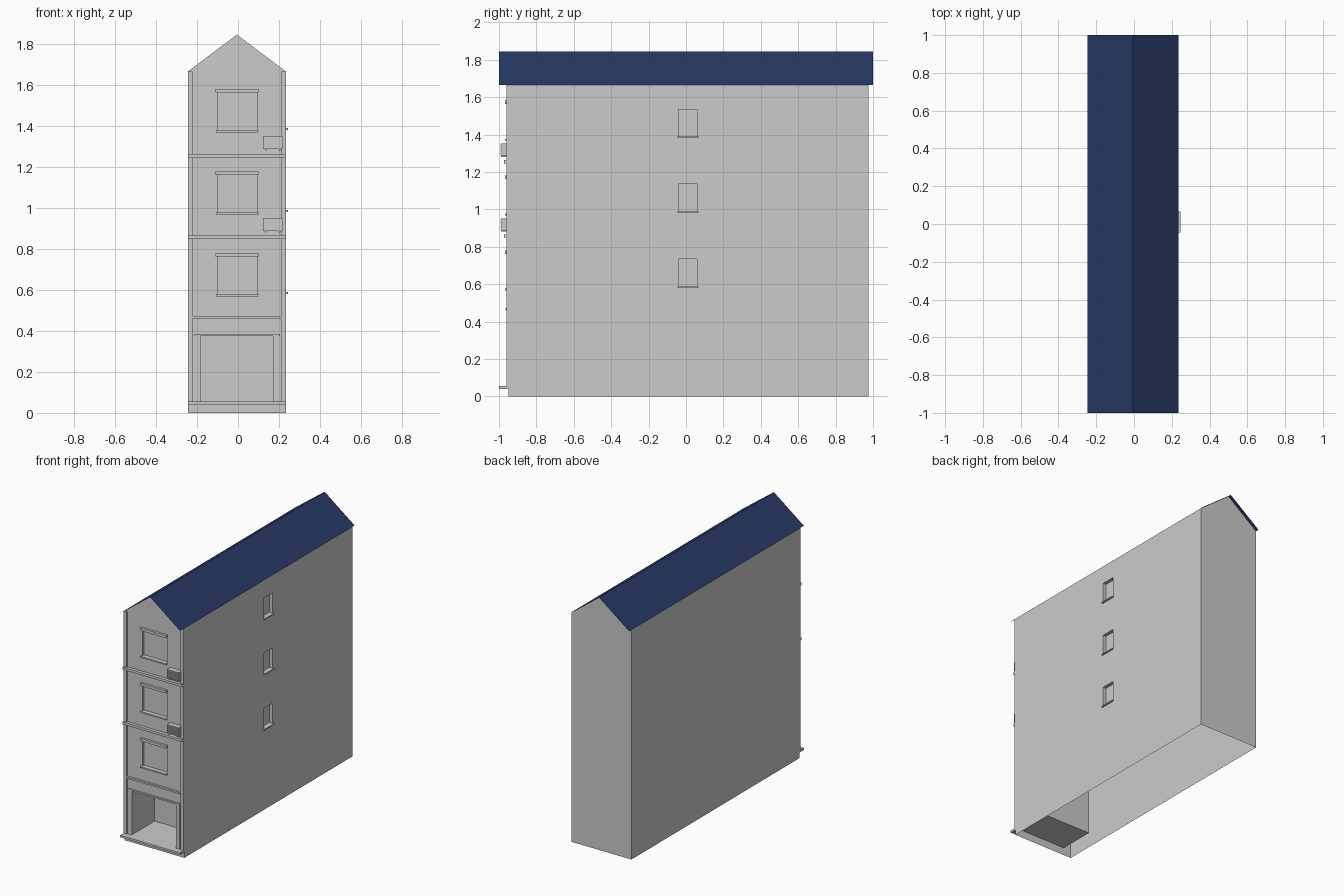
import bpy, bmesh

if "Cube" in bpy.data.objects:
    bpy.data.objects.remove(bpy.data.objects["Cube"])

XL, XR, XM = -0.245, 0.235, -0.005      # wall sides and ridge line
YF, YB = -0.95, 0.975                   # front and back wall
EAVE, RIDGE = 1.665, 1.845
FLOORS = (0.575, 0.975, 1.375)          # window sill heights


def make(name, verts, faces):
    me = bpy.data.meshes.new(name)
    me.from_pydata(verts, [], faces)
    ob = bpy.data.objects.new(name, me)
    bpy.context.collection.objects.link(ob)
    return ob


def box(name, x0, x1, y0, y1, z0, z1):
    v = [(x, y, z) for z in (z0, z1) for y in (y0, y1) for x in (x0, x1)]
    return make(name, v, [(0, 2, 3, 1), (4, 5, 7, 6), (0, 1, 5, 4),
                          (2, 6, 7, 3), (0, 4, 6, 2), (1, 3, 7, 5)])


# Gabled body
outline = [(XL, 0), (XR, 0), (XR, EAVE), (XM, RIDGE), (XL, EAVE)]
verts = [(x, y, z) for y in (YF, YB) for x, z in outline]
sides = [(i, i + 5, (i + 1) % 5 + 5, (i + 1) % 5) for i in range(5)]
body = make("walls", verts, [(0, 1, 2, 3, 4), (9, 8, 7, 6, 5)] + sides)
bm = bmesh.new()
bm.from_mesh(body.data)
bmesh.ops.recalc_face_normals(bm, faces=bm.faces)
bm.to_mesh(body.data)
bm.free()

# Shop opening and window recesses
cutters = [box("shop_cutter", -0.185, 0.17, -1.1, -0.69, 0.055, 0.375)]
for z in FLOORS:
    cutters.append(box("front_window_cutter", -0.1, 0.095, -1.1, YF + 0.015, z, z + 0.19))
    cutters.append(box("side_window_cutter", XR - 0.025, 0.4, -0.04, 0.06, z + 0.012, z + 0.16))
for c in cutters:
    c.hide_render = True
    m = body.modifiers.new("cut", 'BOOLEAN')
    m.operation, m.solver, m.object = 'DIFFERENCE', 'EXACT', c
bpy.context.view_layer.update()
cut = bpy.data.meshes.new_from_object(body.evaluated_get(bpy.context.evaluated_depsgraph_get()))
body.modifiers.clear()
body.data = cut
for c in cutters:
    bpy.data.objects.remove(c)

# Open underside; the roof sheet replaces the sloping top
bm = bmesh.new()
bm.from_mesh(cut)
gone = [f for f in bm.faces if (f.normal.z < -0.9 and f.calc_center_median().z < 0.01)
        or (f.normal.z > 0.5 and f.calc_center_median().z > 1.6)]
bmesh.ops.delete(bm, geom=gone, context='FACES')
bm.to_mesh(cut)
bm.free()

# Roof sheet
blue = bpy.data.materials.new("navy")
blue.diffuse_color = (0.02, 0.04, 0.13, 1)
blue.use_nodes = True
blue.node_tree.nodes["Principled BSDF"].inputs["Base Color"].default_value = blue.diffuse_color
roof = make("roof", [(x, y, z) for y in (-1, 1) for x, z in ((XL, EAVE), (XM, RIDGE), (XR, EAVE))],
            [(0, 1, 4, 3), (1, 2, 5, 4)])
for p in roof.data.polygons:
    if p.normal.z < 0:
        p.flip()
roof.data.materials.append(blue)

# Front pilasters, step and floor bands
box("pilaster_left", XL, -0.222, -0.96, YF, 0.05, EAVE)
box("pilaster_right", 0.212, XR, -0.96, YF, 0.05, EAVE)
box("front_step", XL, XR, -1.0, YF, 0.04, 0.055)
box("shop_band", -0.222, 0.212, -0.965, YF, 0.46, 0.472)
for z in (0.848, 1.245):
    box("floor_band", XL, XR, -0.973, YF, z, z + 0.018)

# Shop surround
box("shop_lintel", -0.213, 0.205, -0.96, YF, 0.375, 0.386)
for x in (-0.213, 0.17):
    box("shop_jamb", x, x + 0.03, -0.955, YF, 0.055, 0.375)

# Window sills and lintels
for z in FLOORS:
    box("front_sill", -0.107, 0.1, -0.967, YF + 0.015, z - 0.008, z + 0.002)
    box("front_lintel", -0.11, 0.1, -0.967, YF + 0.001, z + 0.187, z + 0.206)
    box("side_sill", XR - 0.025, 0.245, -0.045, 0.067, z + 0.006, z + 0.014)

# Air conditioners with slatted fronts on brackets
for z in (0.888, 1.288):
    box("cooler_case", 0.122, 0.217, -0.988, YF, z, z + 0.063)
    for i in range(10):
        s = z + 0.003 + i * 0.006
        box("cooler_slat", 0.125, 0.214, -0.991, -0.988, s, s + 0.003)
    for x in (0.133, 0.2):
        box("cooler_bracket", x, x + 0.007, -0.988, YF, z - 0.007, z)
